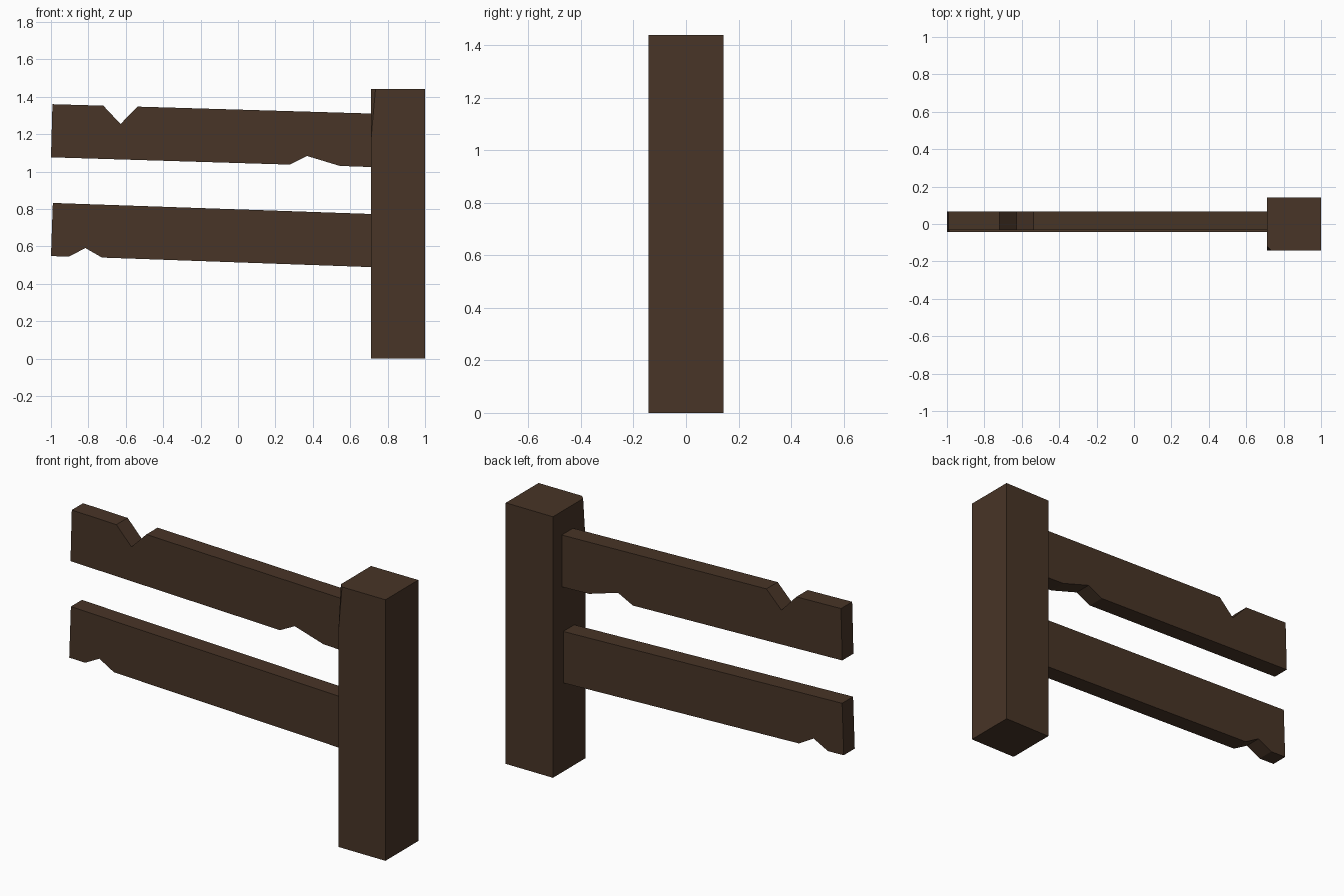
import bpy, bmesh
from mathutils import Vector

if "Cube" in bpy.data.objects:
    bpy.data.objects.remove(bpy.data.objects["Cube"])

wood = bpy.data.materials.new("dark_wood")
wood.diffuse_color = (0.065, 0.035, 0.02, 1)
wood.use_nodes = True
wood.node_tree.nodes["Principled BSDF"].inputs["Base Color"].default_value = wood.diffuse_color


def finish(bm, name):
    bmesh.ops.recalc_face_normals(bm, faces=bm.faces)
    mesh = bpy.data.meshes.new(name)
    bm.to_mesh(mesh)
    bm.free()
    mesh.materials.append(wood)
    obj = bpy.data.objects.new(name, mesh)
    bpy.context.collection.objects.link(obj)
    return obj


def rail(name, outline, y0, y1):
    """Extrude an x-z outline from y0 (front) to y1 (back)."""
    bm = bmesh.new()
    face = bm.faces.new([bm.verts.new((x, y0, z)) for x, z in outline])
    ext = bmesh.ops.extrude_face_region(bm, geom=[face], use_keep_orig=True)
    verts = [g for g in ext["geom"] if isinstance(g, bmesh.types.BMVert)]
    bmesh.ops.translate(bm, verts=verts, vec=(0, y1 - y0, 0))
    return finish(bm, name)


# Post: square timber with the front left top corner chipped off
bm = bmesh.new()
bmesh.ops.create_cube(bm, size=1)
bmesh.ops.scale(bm, verts=bm.verts, vec=(0.288, 0.286, 1.44))
bmesh.ops.translate(bm, verts=bm.verts, vec=(0.856, 0, 0.72))
a, b, c = (Vector((0.735, -0.143, 1.44)), Vector((0.712, -0.12, 1.44)),
           Vector((0.712, -0.143, 1.18)))
normal = (b - a).cross(c - a).normalized()
if normal.dot(Vector((-1, -1, 0))) < 0:
    normal = -normal
bmesh.ops.bisect_plane(bm, geom=bm.verts[:] + bm.edges[:] + bm.faces[:],
                       plane_co=a, plane_no=normal, clear_outer=True)
bmesh.ops.holes_fill(bm, edges=[e for e in bm.edges if e.is_boundary])
finish(bm, "post")

# Upper rail: notched on top near the free end, below near the post
rail("upper_rail", [
    (-1.0, 1.076), (0.278, 1.037), (0.369, 1.083), (0.545, 1.03),
    (0.713, 1.024), (0.713, 1.31), (-0.537, 1.347), (-0.628, 1.254),
    (-0.72, 1.352), (-0.992, 1.36)], -0.032, 0.066)

# Lower rail: notched below near the free end
rail("lower_rail", [
    (-1.0, 0.548), (-0.904, 0.545), (-0.816, 0.591), (-0.727, 0.54),
    (0.713, 0.489), (0.713, 0.773), (-0.99, 0.832)], -0.043, 0.053)
